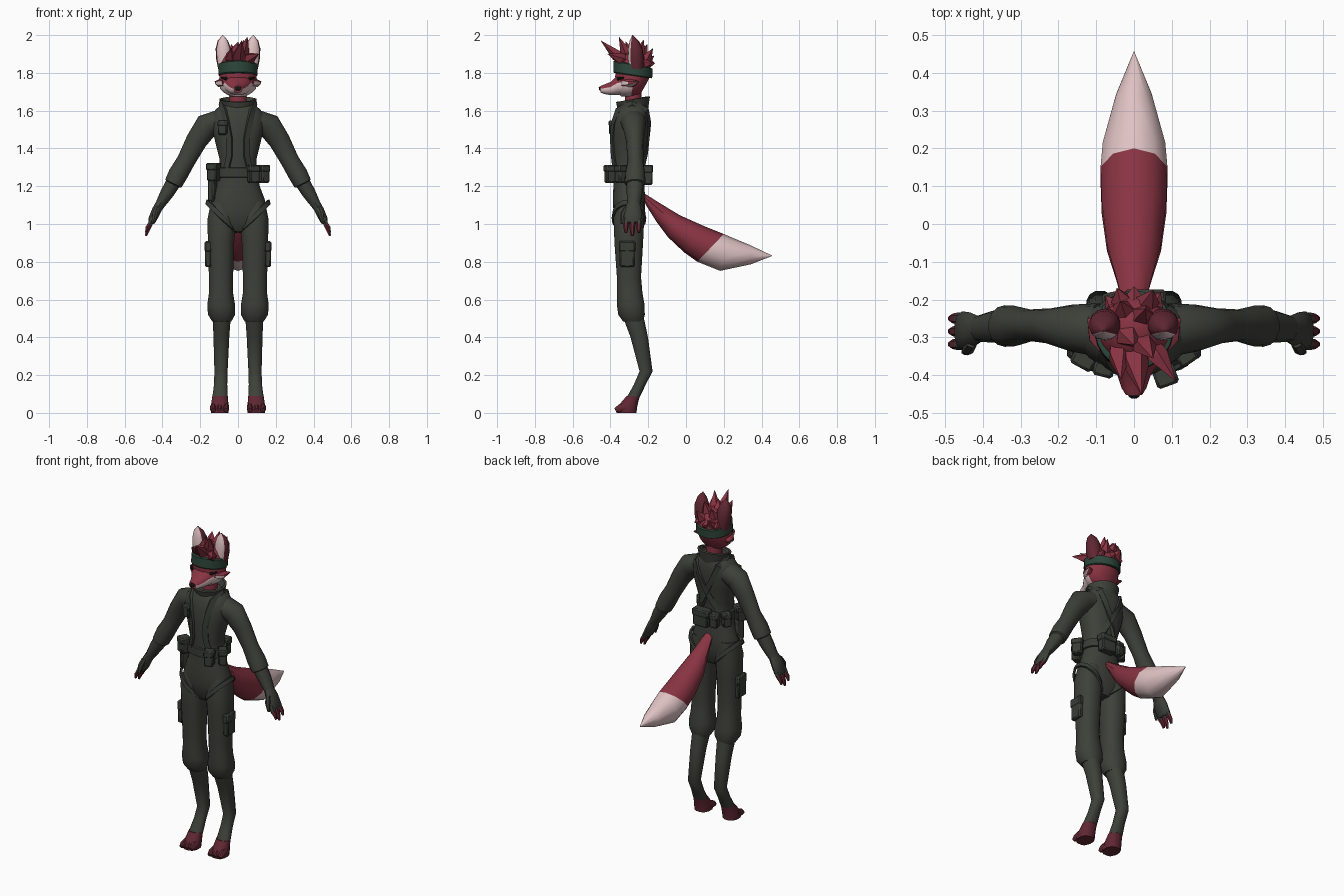
import bpy, bmesh, math
from mathutils import Vector as V, Matrix


def mat(name, *c):
    m = bpy.data.materials.new(name)
    m.diffuse_color = (*c, 1)
    return m


CLOTH = mat("dark olive cloth", .048, .051, .041)
GEAR = mat("dark gear", .041, .045, .036)
RED = mat("red fur", .25, .034, .055)
DARK = mat("dark red fur", .115, .02, .032)
PALE = mat("pale fur", .74, .54, .55)
GREEN = mat("green headband", .026, .062, .043)
BLACK = mat("black", .012, .008, .01)


def finish(name, bm, mats, rule=None, mirror=False, angle=40):
    bmesh.ops.remove_doubles(bm, verts=bm.verts, dist=1e-5)
    bmesh.ops.recalc_face_normals(bm, faces=bm.faces)
    bm.normal_update()
    if rule:
        for f in bm.faces:
            f.material_index = rule(f.calc_center_median(), f.normal)
    me = bpy.data.meshes.new(name)
    bm.to_mesh(me)
    bm.free()
    ob = bpy.data.objects.new(name, me)
    bpy.context.collection.objects.link(ob)
    for m in mats:
        me.materials.append(m)
    if mirror:
        ob.modifiers.new("mirror", "MIRROR")
    bpy.ops.object.select_all(action='DESELECT')
    ob.select_set(True)
    bpy.context.view_layer.objects.active = ob
    bpy.ops.object.shade_smooth_by_angle(angle=math.radians(angle))
    return ob


def ring(c, u, v, n=16, p=2.0):
    pts = []
    for i in range(n):
        a = 2 * math.pi * (i + .5) / n
        x, y = math.cos(a), math.sin(a)
        pts.append(V(c) + V(u) * math.copysign(abs(x) ** (2 / p), x)
                   + V(v) * math.copysign(abs(y) ** (2 / p), y))
    return pts


def loft(name, rings, mats, closed=False, **kw):
    bm = bmesh.new()
    rows = [[bm.verts.new(q) for q in r] for r in rings]
    n = len(rows[0])
    for a, b in zip(rows, rows[1:] + (rows[:1] if closed else [])):
        for i in range(n):
            j = (i + 1) % n
            bm.faces.new((a[i], a[j], b[j], b[i]))
    if not closed:
        bm.faces.new(rows[0])
        bm.faces.new(rows[-1])
    return finish(name, bm, mats, **kw)


def flat(z, cx, hw, y0, y1, n=16, p=2.3, tilt=0):
    """Horizontal cross-section from a front and a back y."""
    return ring((cx, (y0 + y1) / 2, z), (hw, 0, 0), (0, (y1 - y0) / 2, tilt), n, p)


def tube(name, path, mats, n=8, **kw):
    """path entries: point, radius across, radius along y."""
    rings = []
    for i, (c, a, b) in enumerate(path):
        d = (V(path[min(i + 1, len(path) - 1)][0]) - V(path[max(i - 1, 0)][0])).normalized()
        ref = V((0, 1, 0)) if abs(d.y) < .9 else V((1, 0, 0))
        s = d.cross(ref).normalized()
        rings.append(ring(c, s * a, s.cross(d) * b, n))
    return loft(name, rings, mats, **kw)


def strap(name, pts, w, centre=(0, -.285), closed=False, t=.009, mirror=True):
    pts, rings, k = [V(p) for p in pts], [], len(pts)
    for i, p in enumerate(pts):
        d = (pts[(i + 1) % k] - pts[i - 1]) if closed else (pts[min(i + 1, k - 1)] - pts[max(i - 1, 0)])
        n = V((p.x - centre[0], p.y - centre[1], .02)).normalized()
        s = d.cross(n).normalized() * w / 2
        n = s.cross(d).normalized() * t
        rings.append([p - s - n, p + s - n, p + s + n, p - s + n])
    return loft(name, rings, [GEAR], closed=closed, mirror=mirror)


def pouch(name, loc, size, rot=0, mirror=False, flap=True):
    bm = bmesh.new()
    parts = [((0, 0, 0), size)]
    if flap:
        parts.append(((0, 0, size[2] * .3), (size[0] * 1.1, size[1] * 1.12, size[2] * .42)))
    for off, s in parts:
        g = bmesh.ops.create_cube(bm, size=1)["verts"]
        bmesh.ops.scale(bm, vec=s, verts=g)
        bmesh.ops.translate(bm, vec=off, verts=g)
    bmesh.ops.bevel(bm, geom=bm.edges[:], offset=.007, segments=1, affect='EDGES')
    bmesh.ops.transform(bm, matrix=Matrix.Translation(loc) @ Matrix.Rotation(rot, 4, 'Z'), verts=bm.verts)
    return finish(name, bm, [GEAR], mirror=mirror)


# torso: z, half width, front y, back y
TORSO = [(.96, .07, -.35, -.25), (1.0, .13, -.375, -.23), (1.07, .15, -.385, -.217), (1.13, .143, -.388, -.215),
         (1.2, .116, -.385, -.22), (1.28, .1, -.383, -.225), (1.35, .1, -.388, -.22), (1.45, .125, -.392, -.202),
         (1.53, .145, -.388, -.195), (1.58, .14, -.378, -.196), (1.61, .115, -.368, -.2), (1.64, .075, -.35, -.21)]
loft("torso", [flat(z, 0, w, a, b, 24) for z, w, a, b in TORSO], [CLOTH])


def on_torso(x, z, back=False):
    for (z0, w0, a0, b0), (z1, w1, a1, b1) in zip(TORSO, TORSO[1:]):
        if z0 <= z <= z1:
            t = (z - z0) / (z1 - z0)
            w, a, b = w0 + (w1 - w0) * t, a0 + (a1 - a0) * t, b0 + (b1 - b0) * t
            k = (b - a) / 2 * max(0, 1 - min(1, abs(x) / w) ** 2.3) ** (1 / 2.3)
            return (x, (a + b) / 2 + (k if back else -k), z)


# collar and neck
loft("collar", [flat(1.605, 0, .085, -.362, -.2, 20, 2), flat(1.66, 0, .1, -.372, -.19, 20, 2, .014),
                flat(1.662, 0, .088, -.355, -.205, 20, 2, .014), flat(1.625, 0, .06, -.335, -.225, 20, 2)], [CLOTH])
tube("neck", [((0, -.28, 1.6), .045, .045), ((0, -.28, 1.73), .05, .045)], [RED], n=12)

# trousers, shins, feet
LEG = [(1.12, .078, .065, -.37, -.225), (1.03, .086, .076, -.385, -.22), (.9, .09, .071, -.38, -.226),
       (.72, .09, .065, -.367, -.237), (.64, .09, .064, -.366, -.23), (.57, .089, .075, -.367, -.218),
       (.52, .087, .073, -.36, -.217), (.485, .086, .052, -.335, -.225)]
loft("trouser_leg", [flat(*r) for r in LEG], [CLOTH], mirror=True)
loft("shin", [flat(*r, 12) for r in ((.52, .086, .05, -.34, -.225), (.4, .088, .043, -.295, -.2),
     (.22, .09, .036, -.247, -.176), (.15, .092, .036, -.277, -.212), (.085, .095, .042, -.313, -.243))],
     [CLOTH], mirror=True)
loft("foot", [flat(.09, .095, .042, -.315, -.243, 12), flat(.055, .096, .046, -.345, -.252, 12),
              flat(.025, .097, .05, -.37, -.258, 12), flat(0, .097, .048, -.37, -.26, 12)], [DARK], mirror=True)
for i, x in enumerate((.063, .097, .131)):
    tube(f"toe_{i}", [((x, -.32, .03), .024, .017), ((x, -.352, .024), .022, .018), ((x, -.374, .014), .012, .012)],
         [DARK], mirror=True)

# sleeves, forearms, hands
tube("sleeve", [((.10, -.28, 1.545), .06, .07), ((.165, -.275, 1.52), .068, .062), ((.22, -.27, 1.44), .058, .047),
                ((.275, -.268, 1.335), .05, .042), ((.318, -.27, 1.262), .053, .054), ((.342, -.27, 1.215), .049, .055),
                ((.346, -.27, 1.205), .03, .035)], [CLOTH], n=14, mirror=True)
tube("forearm", [((.335, -.27, 1.23), .042, .046), ((.375, -.272, 1.165), .038, .042), ((.42, -.278, 1.09), .025, .033)],
     [CLOTH], n=10, mirror=True)
tube("palm", [((.41, -.278, 1.11), .026, .034), ((.432, -.282, 1.07), .026, .048), ((.455, -.283, 1.02), .023, .052),
              ((.46, -.283, 1.005), .015, .045)], [CLOTH], n=10, mirror=True)
for i, (y, z) in enumerate(((-.318, .955), (-.284, .937), (-.25, .955))):
    tube(f"finger_{i}", [((.452, y, 1.03), .015, .016), ((.465, y, 1.0), .015, .016), ((.48, y, z + .025), .012, .013),
                         ((.487, y, z), .006, .008)], [CLOTH, DARK], n=6, mirror=True,
         rule=lambda c, n: int(c.z < 1.0))
tube("thumb", [((.43, -.315, 1.085), .015, .015), ((.44, -.335, 1.05), .016, .013), ((.45, -.339, 1.0), .007, .007)],
     [CLOTH, DARK], n=6, mirror=True, rule=lambda c, n: int(c.z < 1.01))

# head with pale lower cheeks
HEAD = [(1.675, .04, -.345, -.25), (1.695, .075, -.36, -.235), (1.715, .095, -.365, -.225), (1.74, .102, -.37, -.21),
        (1.78, .1, -.376, -.19), (1.85, .095, -.372, -.185), (1.89, .075, -.35, -.2), (1.92, .035, -.31, -.24)]
loft("head", [flat(*r[:1], 0, *r[1:], 20, 2) for r in HEAD], [RED, PALE],
     rule=lambda c, n: int(c.z < 1.745 and c.y < -.285))
SNOUT = [(-.32, .085, 1.685, 1.8), (-.365, .068, 1.682, 1.785), (-.4, .045, 1.682, 1.752), (-.435, .033, 1.688, 1.738),
         (-.452, .022, 1.696, 1.731)]
loft("snout", [ring((0, y, (a + b) / 2), (w, 0, 0), (0, 0, (b - a) / 2), 16, 2.2) for y, w, a, b in SNOUT],
     [RED, PALE], rule=lambda c, n: int(n.z < .25 and c.y > -.445))
tube("nose", [((0, -.445, 1.717), .013, .018), ((0, -.456, 1.717), .012, .016), ((0, -.461, 1.716), .006, .008)], [BLACK])
tube("cheek_tuft", [((.06, -.31, 1.75), .03, .045), ((.095, -.285, 1.745), .022, .035), ((.122, -.25, 1.753), .002, .002)],
     [RED, PALE], mirror=True, rule=lambda c, n: int(n.z < 0 and n.y < .3))
tube("eye", [((.058, -.358, 1.768), .009, .009), ((.066, -.357, 1.77), .01, .008), ((.088, -.33, 1.775), .004, .005)],
     [BLACK], n=6, mirror=True)
loft("headband", [flat(1.785, 0, .101, -.38, -.182, 24, 2, -.014), flat(1.79, 0, .105, -.386, -.178, 24, 2, -.016),
                  flat(1.842, 0, .103, -.384, -.176, 24, 2, -.02), flat(1.846, 0, .096, -.374, -.186, 24, 2, -.02)],
     [GREEN])

# ears: pale towards the front
loft("ear", [ring((x, y, z), (w, 0, 0), (0, d, 0), 14, 2.2) for x, y, z, w, d in
             ((.07, -.265, 1.82, .036, .04), (.076, -.266, 1.88, .042, .042), (.078, -.268, 1.93, .041, .038),
              (.08, -.274, 1.97, .028, .024), (.081, -.283, 2.0, .002, .002))],
     [DARK, PALE], mirror=True, rule=lambda c, n: int(n.y < -.55 and c.z > 1.83))

# hair spikes: base, tip, radius
SPIKES = [((.0, -.34, 1.87), (.02, -.45, 1.97), .045), ((.05, -.33, 1.87), (.11, -.415, 1.9), .04),
          ((-.04, -.33, 1.87), (-.035, -.41, 1.93), .04), ((.02, -.31, 1.89), (.05, -.355, 1.99), .042),
          ((-.02, -.29, 1.89), (0, -.32, 1.965), .045), ((.02, -.25, 1.88), (.03, -.225, 1.975), .045),
          ((-.025, -.24, 1.88), (-.035, -.205, 1.95), .045), ((.03, -.22, 1.86), (.05, -.175, 1.93), .042),
          ((-.03, -.215, 1.85), (-.045, -.17, 1.89), .042), ((.0, -.21, 1.85), (.0, -.165, 1.85), .045),
          ((.05, -.225, 1.85), (.07, -.18, 1.85), .035), ((-.05, -.225, 1.85), (-.075, -.19, 1.84), .035)]
for i, (a, b, r) in enumerate(SPIKES):
    a, b = V(a), V(b)
    tube(f"hair_spike_{i}", [(a - (b - a) * .3, r * .6, r * .6), (a.lerp(b, .25), r * .8, r * .7), (b, .001, .001)],
         [RED], n=5, angle=20)

# tail: top (y, z), bottom (y, z), half width
TAIL = [(-.225, 1.165, -.215, 1.105, .028), (-.13, 1.105, -.155, 1.01, .05), (-.03, 1.045, -.095, .93, .075),
        (.10, .987, -.01, .85, .09), (.2, .947, .06, .8, .093), (.235, .932, .18, .752, .087),
        (.34, .888, .345, .787, .05), (.456, .833, .456, .831, .001)]
loft("tail", [ring((0, (a + c) / 2, (b + d) / 2), (w, 0, 0), (0, (a - c) / 2, (b - d) / 2), 10) for a, b, c, d, w in TAIL],
     [RED, PALE], rule=lambda c, n: int((c.y - .13) * .69 - (c.z - .874) * .72 > .003))

# harness: belt, shoulder straps crossing at the back, thigh loops
loft("belt", [flat(z, 0, w, -.383 - e, -.225 + e, 24) for z, w, e in
              ((1.245, .108, .004), (1.248, .116, .012), (1.297, .113, .012), (1.3, .104, .004))], [GEAR])
front = [on_torso(x, z) for x, z in ((.06, 1.29), (.045, 1.36), (.045, 1.45), (.06, 1.53), (.075, 1.6))]
back = [on_torso(x, z, True) for x, z in ((.075, 1.6), (.05, 1.53), (.015, 1.46), (-.025, 1.38), (-.065, 1.29))]
strap("shoulder_strap", front + [(.09, -.285, 1.645)] + back, .032)
loop = []
for i in range(16):
    a = math.tau * i / 16
    x = .088 + .076 * math.cos(a)
    loop.append((x, -.302 + .084 * math.sin(a), 1.04 + (x - .088) * 1.0))
strap("thigh_loop", loop, .025, centre=(.088, -.302), closed=True, t=.006)

# pouches
pouch("chest_pouch", (-.08, -.385, 1.51), (.05, .035, .075), -.25)
pouch("belt_pouch_front_left", (-.128, -.35, 1.275), (.058, .06, .095), -.5)
pouch("holster", (-.135, -.335, 1.18), (.035, .05, .12), -.5, flap=False)
pouch("belt_pouch_front_right", (.083, -.402, 1.265), (.055, .05, .095), .35)
pouch("belt_pouch_side_right", (.132, -.34, 1.265), (.05, .06, .095), .6)
pouch("belt_pouch_back_large", (.03, -.202, 1.26), (.1, .05, .105), 0)
pouch("belt_pouch_back_small", (-.055, -.205, 1.26), (.05, .045, .085), .2)
pouch("belt_pouch_back_left", (-.11, -.245, 1.265), (.05, .045, .085), .9)
pouch("thigh_pouch", (.158, -.312, .84), (.034, .078, .135), 0, mirror=True)
